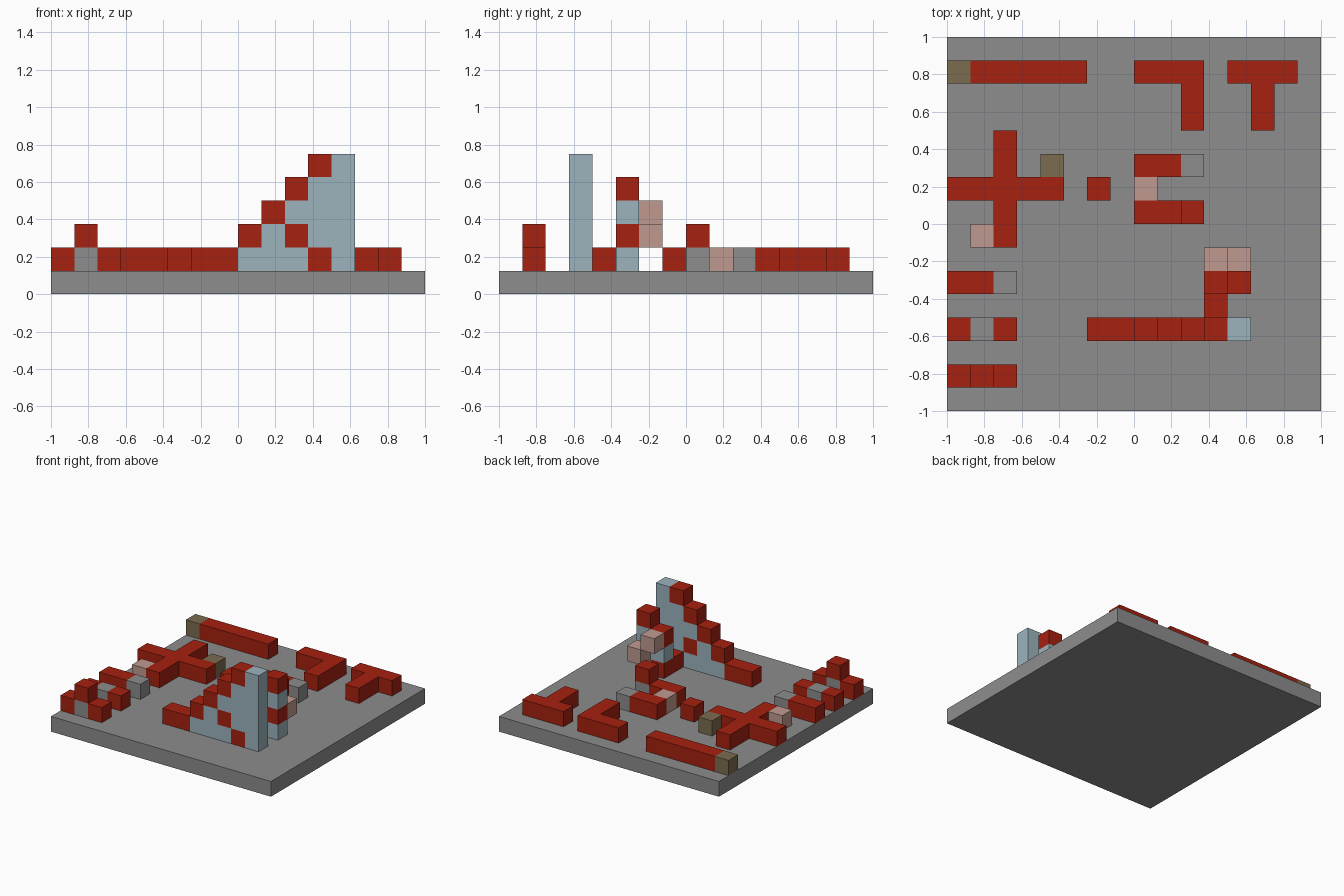
import bpy
import bmesh
from mathutils import Vector

if "Cube" in bpy.data.objects:
    bpy.data.objects.remove(bpy.data.objects["Cube"], do_unlink=True)

CELL = 0.125


def make_material(name, rgb):
    mat = bpy.data.materials.new(name)
    mat.use_nodes = True
    mat.diffuse_color = (*rgb, 1)
    mat.node_tree.nodes["Principled BSDF"].inputs["Base Color"].default_value = (*rgb, 1)
    return mat


KEYS = "GRBPN"
MATERIALS = [
    make_material("stone_grey", (0.266, 0.266, 0.266)),
    make_material("brick_red", (0.381, 0.015, 0.005)),
    make_material("pale_blue", (0.332, 0.456, 0.515)),
    make_material("dusty_pink", (0.527, 0.323, 0.283)),
    make_material("olive_brown", (0.202, 0.15, 0.08)),
]


def add_object(name, bm):
    mesh = bpy.data.meshes.new(name)
    for mat in MATERIALS:
        mesh.materials.append(mat)
    bm.to_mesh(mesh)
    bm.free()
    bpy.context.collection.objects.link(bpy.data.objects.new(name, mesh))


def block_part(name, col, row, *layers):
    """Blocks drawn as letter maps: layers go upward, lines go back to front."""
    cells = {}
    for k, layer in enumerate(layers):
        for j, line in enumerate(reversed(layer.split("/"))):
            for i, key in enumerate(line):
                if key in KEYS:
                    cells[i + col, j + row, k + 1] = KEYS.index(key)
    bm = bmesh.new()
    for cell, colour in cells.items():
        for axis in range(3):
            for sign in (-1, 1):
                step = [0, 0, 0]
                step[axis] = sign
                neighbour = tuple(a + b for a, b in zip(cell, step))
                # skip faces between blocks and those resting on the slab
                if neighbour in cells or neighbour[2] == 0:
                    continue
                n = Vector(step)
                u = Vector((0, 1, 0)) if axis == 0 else Vector((1, 0, 0))
                v = n.cross(u)
                centre = Vector(cell) + Vector((0.5, 0.5, 0.5)) + n / 2
                corners = (-u - v, u - v, u + v, v - u)
                verts = [bm.verts.new((centre + c / 2) * CELL - Vector((1, 1, 0)))
                         for c in corners]
                bm.faces.new(verts).material_index = colour
    bmesh.ops.remove_doubles(bm, verts=bm.verts[:], dist=0.001)
    bmesh.ops.dissolve_limit(bm, angle_limit=0.01, verts=bm.verts[:],
                             edges=bm.edges[:], delimit={'MATERIAL'})
    add_object(name, bm)


# Ground slab
bm = bmesh.new()
bmesh.ops.create_cube(bm, size=1)
bmesh.ops.scale(bm, vec=(2, 2, CELL), verts=bm.verts[:])
bmesh.ops.translate(bm, vec=(0, 0, CELL / 2), verts=bm.verts[:])
add_object("ground_slab", bm)

# Flat shapes along the back
block_part("long_bar", 0, 14, "NRRRRR")
block_part("corner_shape", 8, 12, "RRR/..R/..R")
block_part("tee_shape", 12, 12, "RRR/.R./.R.")

# Middle shapes
block_part("cross_shape", 0, 7, "..R../..R.N/RRRRR/..R../.PR..")
block_part("single_block", 6, 9, "R")
block_part("bracket_shape", 8, 8, "RRG/P../RRG", ".../.../..R")

# Short rows on the right-hand edge
block_part("rear_row", 0, 5, "RRG")
block_part("middle_row", 0, 3, "RGR")
block_part("front_row", 0, 1, "RGR", ".R.")

# Stepped wall with the column behind it
block_part("stepped_tower", 6, 3,
           "......./.....RB/.....R./RRBBBRB",
           "......P/.....BR/......./..RBRBB",
           ".....P./.....RB/......./...RBBB",
           "......./......R/......./....RBB",
           "......./......./......./.....RB")
